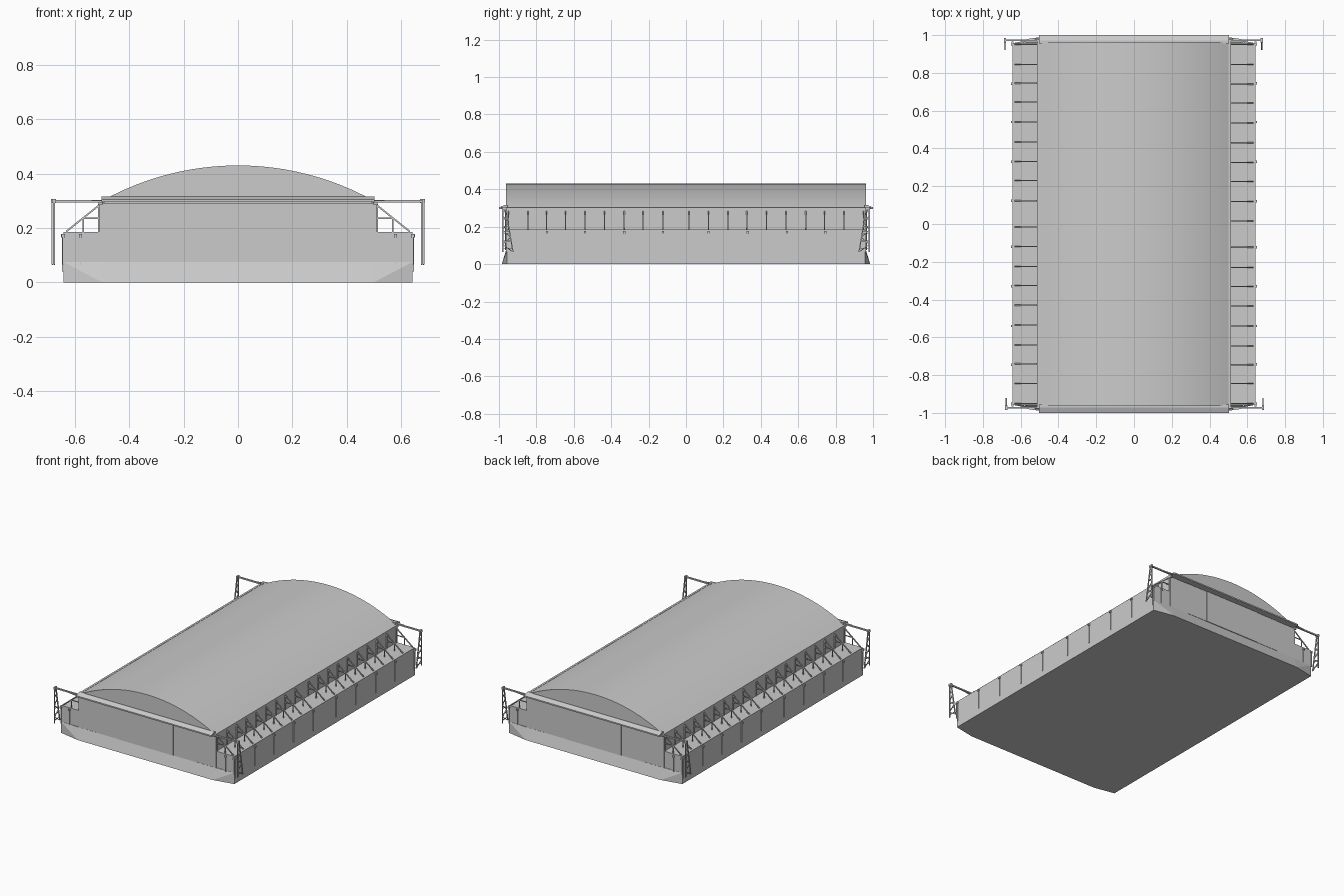
import bpy, bmesh, math
from mathutils import Vector

if "Cube" in bpy.data.objects:
    bpy.data.objects.remove(bpy.data.objects["Cube"])


def make_object(name, bm):
    bmesh.ops.recalc_face_normals(bm, faces=bm.faces)
    me = bpy.data.meshes.new(name)
    bm.to_mesh(me)
    bm.free()
    ob = bpy.data.objects.new(name, me)
    bpy.context.collection.objects.link(ob)
    return ob


def add_box(bm, x0, x1, y0, y1, z0, z1):
    ret = bmesh.ops.create_cube(bm, size=1)
    for v in ret["verts"]:
        v.co = Vector(((x0 + x1) / 2 + v.co.x * (x1 - x0),
                       (y0 + y1) / 2 + v.co.y * (y1 - y0),
                       (z0 + z1) / 2 + v.co.z * (z1 - z0)))


def add_bar(bm, a, b, w=0.005):
    a, b = Vector(a), Vector(b)
    d = b - a
    q = d.to_track_quat('Z', 'Y')
    ret = bmesh.ops.create_cube(bm, size=1)
    for v in ret["verts"]:
        v.co = (a + b) / 2 + q @ Vector((v.co.x * w, v.co.y * w, v.co.z * d.length))


def boxes(name, *dims):
    bm = bmesh.new()
    for d in dims:
        add_box(bm, *d)
    return make_object(name, bm)


def extrude_profile(name, pts, y0, y1):
    bm = bmesh.new()
    f = bm.faces.new([bm.verts.new((x, y0, z)) for x, z in pts])
    ret = bmesh.ops.extrude_face_region(bm, geom=[f])
    for v in ret["geom"]:
        if isinstance(v, bmesh.types.BMVert):
            v.co.y = y1
    return make_object(name, bm)


# Main hall and lower side annexes
boxes("main_hall", (-0.51, 0.51, -0.955, 0.955, 0, 0.298))
for s, side in ((1, "right"), (-1, "left")):
    a, b = sorted((s * 0.505, s * 0.643))
    boxes(side + "_annex", (a, b, -0.957, 0.957, 0, 0.185))
    a, b = sorted((s * 0.499, s * 0.513))
    boxes(side + "_gutter", (a, b, -0.97, 0.97, 0.284, 0.302))

# Curved roof
R, TOP = 1.0265, 0.43
arc = []
for i in range(25):
    x = -0.505 + 1.01 * i / 24
    arc.append((x, TOP - R + math.sqrt(R * R - x * x)))
roof = extrude_profile("curved_roof", arc, -0.963, 0.963)
for p in roof.data.polygons:
    p.use_smooth = len(p.vertices) == 4
roof.data.set_sharp_from_angle(angle=math.radians(30))

# Sloped aprons and door canopies at both ends
for e, end in ((-1, "front"), (1, "back")):
    bm = bmesh.new()
    pts = [(-0.643, 0.957, 0), (-0.5, 0.985, 0), (0.5, 0.985, 0), (0.643, 0.957, 0),
           (-0.643, 0.957, 0.075), (0.643, 0.957, 0.075), (-0.643, 0.94, 0), (0.643, 0.94, 0),
           (-0.5, 0.962, 0.075), (0.5, 0.962, 0.075)]
    vs = [bm.verts.new((x, e * y, z)) for x, y, z in pts]
    bmesh.ops.convex_hull(bm, input=vs)
    make_object(end + "_apron", bm)

    bm = bmesh.new()
    prof = [(0.955, 0.315), (0.972, 0.315), (1.0, 0.304), (1.0, 0.295), (0.955, 0.295)]
    f = bm.faces.new([bm.verts.new((-0.502, e * y, z)) for y, z in prof])
    ret = bmesh.ops.extrude_face_region(bm, geom=[f])
    for v in ret["geom"]:
        if isinstance(v, bmesh.types.BMVert):
            v.co.x = 0.502
    make_object(end + "_canopy", bm)

    # Sliding door leaves on staggered tracks
    xs = [-0.51, -0.367, -0.215, 0.195, 0.358, 0.51]
    bm = bmesh.new()
    for i in range(5):
        d = 0.958 + (0.003, 0.006, 0.009, 0.006, 0.003)[i]
        xa, xb = sorted((-e * xs[i], -e * xs[i + 1]))
        ya, yb = sorted((e * 0.95, e * d))
        add_box(bm, xa, xb, ya, yb, 0.075, 0.29)
    make_object(end + "_sliding_doors", bm)

    # End wall downpipes
    bm = bmesh.new()
    for x in (-0.643, -0.58, 0.58, 0.643):
        add_bar(bm, (x, e * 0.96, 0.065), (x, e * 0.96, 0.175))
        add_box(bm, x - 0.006, x + 0.006, e * 0.96 - 0.006, e * 0.96 + 0.006, 0.165, 0.177)
    make_object(end + "_downpipes", bm)

# Buttress frames along the annex roofs (each side is the other turned half round)
rows = [-0.95, -0.845, -0.745, -0.645, -0.54, -0.435, -0.33, -0.23, -0.123,
        0.016, 0.12, 0.225, 0.325, 0.43, 0.535, 0.64, 0.74, 0.845, 0.95]
pipes = [-0.95, -0.743, -0.54, -0.33, -0.123, 0.12, 0.33, 0.54, 0.745, 0.95]
for s, side in ((1, "right"), (-1, "left")):
    bm = bmesh.new()
    for r in rows:
        y = s * r
        add_bar(bm, (s * 0.508, y, 0.286), (s * 0.632, y, 0.187), 0.006)
        add_bar(bm, (s * 0.508, y, 0.236), (s * 0.572, y, 0.236))
        add_bar(bm, (s * 0.57, y, 0.183), (s * 0.57, y, 0.236))
        add_bar(bm, (s * 0.512, y, 0.183), (s * 0.512, y, 0.288), 0.006)
    make_object(side + "_buttress_frames", bm)
    bm = bmesh.new()
    for r in pipes:
        y = s * r
        add_bar(bm, (s * 0.645, y, 0.04), (s * 0.645, y, 0.175))
        add_box(bm, s * 0.646 - 0.006, s * 0.646 + 0.006, y - 0.006, y + 0.006, 0.165, 0.178)
    make_object(side + "_downpipes", bm)

# Lattice towers carrying the door rails beyond each corner
for sx, sy, tx in ((1, -1, 0.683), (-1, 1, 0.683), (-1, -1, 0.676), (1, 1, 0.676)):
    bm = bmesh.new()
    x = sx * tx

    def outer(t):
        return Vector((x, sy * 0.98, 0.065 + t * 0.235))

    def inner(t):
        return Vector((x, sy * (0.925 + 0.04 * t), 0.065 + t * 0.235))

    add_bar(bm, outer(0), outer(1), 0.006)
    add_bar(bm, inner(0), inner(1), 0.006)
    n = 6
    for i in range(n):
        a, b = (outer, inner) if i % 2 else (inner, outer)
        add_bar(bm, a(i / n), b((i + 1) / n), 0.004)
        add_bar(bm, outer((i + 0.5) / n), inner((i + 0.5) / n), 0.004)
    add_box(bm, x - 0.006, x + 0.006, sy * 0.973 - 0.012, sy * 0.973 + 0.012, 0.292, 0.306)
    add_bar(bm, (sx * 0.49, sy * 0.973, 0.299), (x, sy * 0.973, 0.299), 0.009)
    # Bracing from rail to hall corner
    add_bar(bm, (sx * 0.5, sy * 0.985, 0.298), (sx * 0.57, sy * 0.975, 0.298), 0.007)
    make_object(("front" if sy < 0 else "back") + ("_right" if sx > 0 else "_left") + "_rail_tower", bm)
